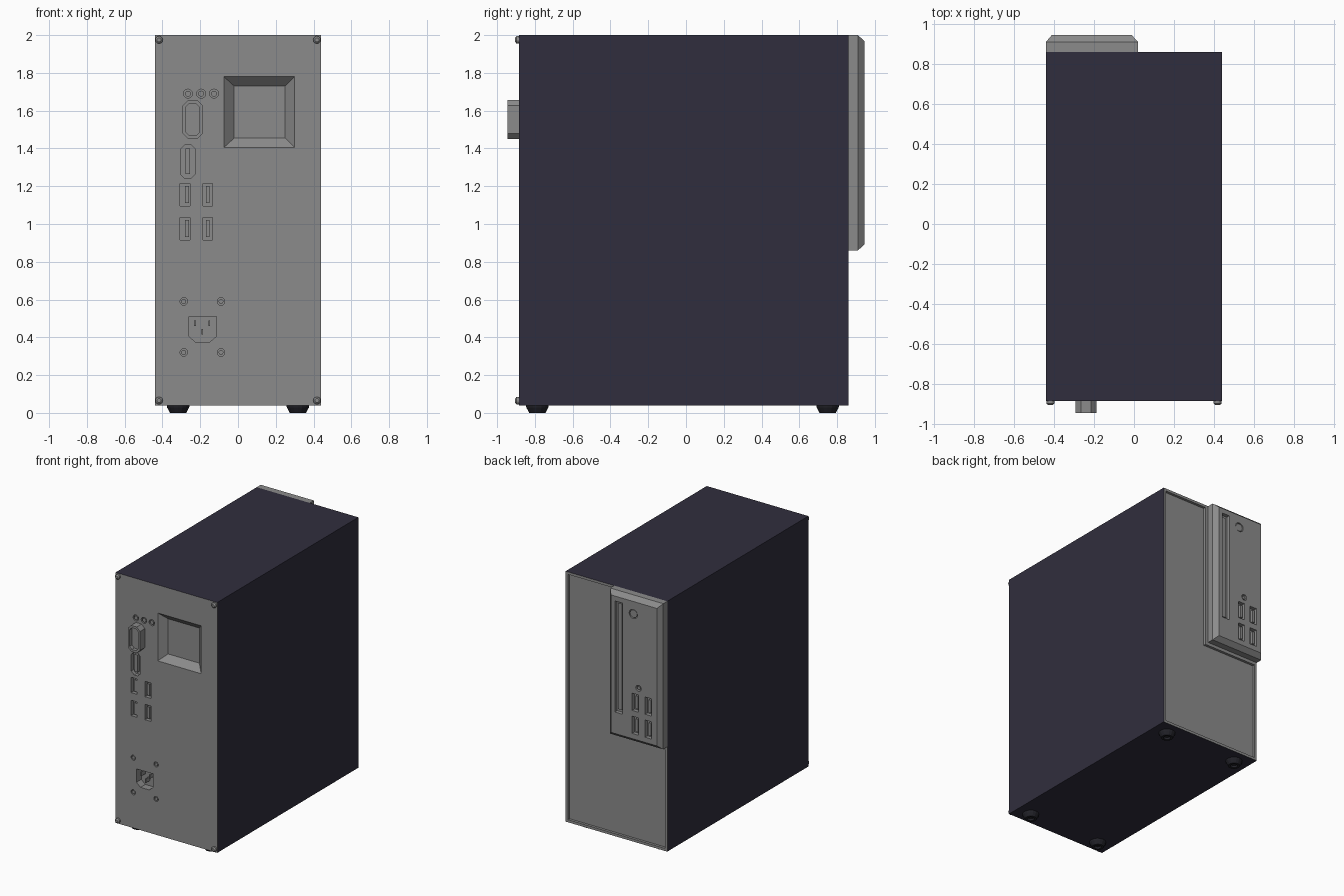
import bpy, bmesh, math

if "Cube" in bpy.data.objects:
    bpy.data.objects.remove(bpy.data.objects["Cube"])

def material(name, rgb):
    m = bpy.data.materials.new(name)
    m.diffuse_color = (*rgb, 1)
    m.use_nodes = True
    m.node_tree.nodes["Principled BSDF"].inputs["Base Color"].default_value = m.diffuse_color
    return m

NAVY = material("navy_shell", (0.030, 0.027, 0.047))
GREY = material("mid_grey", (0.26, 0.26, 0.26))
BLACK = material("dark_rubber", (0.016, 0.016, 0.022))

# ---- outlines in the x-z plane ----
def rect(cx, cz, w, h, c=0):
    a, b = w / 2, h / 2
    if not c:
        return [(cx - a, cz - b), (cx + a, cz - b), (cx + a, cz + b), (cx - a, cz + b)]
    return [(cx - a + c, cz - b), (cx + a - c, cz - b), (cx + a, cz - b + c), (cx + a, cz + b - c),
            (cx + a - c, cz + b), (cx - a + c, cz + b), (cx - a, cz + b - c), (cx - a, cz - b + c)]

def span(x0, x1, z0, z1):
    return rect((x0 + x1) / 2, (z0 + z1) / 2, x1 - x0, z1 - z0)

def circle(cx, cz, r, n=12):
    return [(cx + r * math.cos(2 * math.pi * i / n), cz + r * math.sin(2 * math.pi * i / n)) for i in range(n)]

# ---- solid through a series of (outline, y) sections ----
def loft(name, sections, mat=GREY):
    bm = bmesh.new()
    rings = [[bm.verts.new((x, y, z)) for x, z in pts] for pts, y in sections]
    n = len(rings[0])
    bm.faces.new(rings[0])
    bm.faces.new(rings[-1])
    for a, b in zip(rings, rings[1:]):
        for i in range(n):
            bm.faces.new((a[i], a[(i + 1) % n], b[(i + 1) % n], b[i]))
    bmesh.ops.recalc_face_normals(bm, faces=bm.faces)
    me = bpy.data.meshes.new(name)
    bm.to_mesh(me)
    bm.free()
    me.materials.append(mat)
    ob = bpy.data.objects.new(name, me)
    bpy.context.collection.objects.link(ob)
    return ob

def prism(name, pts, y0, y1, mat=GREY):
    return loft(name, [(pts, y0), (pts, y1)], mat)

def cut(target, sections):
    cutter = loft("cutter", sections)
    cutter.hide_render = True
    mod = target.modifiers.new("cut", 'BOOLEAN')
    mod.operation, mod.solver, mod.object = 'DIFFERENCE', 'EXACT', cutter
    bpy.context.view_layer.update()
    me = bpy.data.meshes.new_from_object(target.evaluated_get(bpy.context.evaluated_depsgraph_get()))
    target.modifiers.clear()
    target.data = me
    bpy.data.objects.remove(cutter)

F, B, T = -0.885, 0.86, 0.945      # front plane, back plane, bezel face

# recess in the front (side=1) or in the bezel (side=-1)
def pocket(target, pts, y, depth, side=1):
    cut(target, [(pts, y - 0.02 * side), (pts, y + depth * side)])

# ---- case body ----
case = prism("case_body", span(-0.44, 0.44, 0.04, 2.0), F, B)
# L-shaped sunken panel on the back
cut(case, [(span(0.045, 0.42, 0.06, 1.98), B - 0.02), (span(0.045, 0.42, 0.06, 1.98), B + 0.05)])
cut(case, [(span(-0.42, 0.42, 0.06, 0.835), B - 0.02), (span(-0.42, 0.42, 0.06, 0.835), B + 0.05)])

# tapered vent recess
vent = span(-0.075, 0.30, 1.405, 1.78)
cut(case, [(vent, F - 0.02), (vent, F), (span(-0.02, 0.25, 1.455, 1.73), F + 0.05)])

# audio jacks and power screws: ring groove with a centre pin
jacks = [("audio_jack", x, 1.69, 0.024) for x in (-0.265, -0.195, -0.127)]
jacks += [("power_screw", x, z, 0.02) for x in (-0.287, -0.09) for z in (0.32, 0.59)]
for name, x, z, r in jacks:
    pocket(case, circle(x, z, r), F, 0.015)
    prism(name, circle(x, z, r * 0.65), F + 0.002, F + 0.02)

# display port
pocket(case, rect(-0.265, 1.33, 0.08, 0.18, 0.025), F, 0.03)
prism("display_port_tongue", rect(-0.266, 1.333, 0.025, 0.135), F + 0.005, F + 0.04)

# usb ports
for z in (1.155, 0.975):
    for x, dx in ((-0.28, 0.01), (-0.16, 0.0)):
        pocket(case, rect(x, z, 0.052, 0.12), F, 0.03)
        prism("usb_tongue", rect(x + dx, z, 0.02, 0.09), F + 0.005, F + 0.04)

# power inlet with three pins
inlet = [(-0.225, 0.375), (-0.15, 0.375), (-0.115, 0.405), (-0.115, 0.51), (-0.26, 0.51), (-0.26, 0.405)]
pocket(case, inlet, F, 0.06)
for x, z in ((-0.228, 0.475), (-0.152, 0.475), (-0.19, 0.43)):
    prism("power_pin", rect(x, z, 0.009, 0.03), F + 0.01, F + 0.07)

# outer skin navy, end panels and recesses grey
case.data.materials.clear()
case.data.materials.append(NAVY)
case.data.materials.append(GREY)
for p in case.data.polygons:
    c = p.center
    skin = abs(p.normal.y) < 0.1 and (abs(c.x) > 0.439 or c.z < 0.041 or c.z > 1.999)
    p.material_index = 0 if skin else 1

# monitor connector standing out of the front
connector = prism("monitor_connector", rect(-0.24, 1.553, 0.105, 0.205, 0.028), -0.945, F + 0.01)
pocket(connector, rect(-0.24, 1.553, 0.075, 0.17, 0.02), -0.945, 0.03)

# corner screws
for x in (-0.418, 0.418):
    for z in (0.065, 1.975):
        loft("corner_screw", [(circle(x, z, 0.011), F - 0.02), (circle(x, z, 0.02), F - 0.012),
                              (circle(x, z, 0.02), F + 0.005)])

# ---- raised bezel on the back ----
base = span(-0.44, 0.02, 0.86, 2.0)
bezel = loft("drive_bezel", [(base, B), (base, 0.91), (span(-0.41, -0.012, 0.892, 1.968), T)])
pocket(bezel, span(-0.11, -0.045, 1.06, 1.93), T, 0.03, -1)
prism("disc_tray", span(-0.095, -0.06, 1.08, 1.91), T - 0.05, T - 0.02)
pocket(bezel, circle(-0.205, 1.87, 0.036, 16), T, 0.012, -1)
prism("power_button", circle(-0.205, 1.87, 0.03, 16), T - 0.03, T - 0.004)
pocket(bezel, circle(-0.25, 1.30, 0.024), T, 0.02, -1)
prism("headphone_jack", circle(-0.25, 1.30, 0.014), T - 0.03, T - 0.004)
for x in (-0.223, -0.336):
    for z in (1.18, 1.0):
        pocket(bezel, rect(x, z, 0.058, 0.135), T, 0.03, -1)
        prism("bezel_usb_tongue", rect(x - 0.008, z, 0.022, 0.1), T - 0.04, T - 0.008)

# ---- feet: tapered discs with a hollow underside ----
for x in (-0.317, 0.317):
    for y in (-0.787, 0.75):
        bm = bmesh.new()
        rings = [[bm.verts.new((x + px, y + py, z)) for px, py in circle(0, 0, r, 16)]
                 for r, z in ((0.061, 0.042), (0.058, 0.028), (0.043, 0.0), (0.026, 0.0), (0.022, 0.015))]
        for a, b in zip(rings, rings[1:]):
            for i in range(16):
                bm.faces.new((a[i], a[(i + 1) % 16], b[(i + 1) % 16], b[i]))
        bm.faces.new(rings[0])
        bm.faces.new(rings[-1])
        bmesh.ops.recalc_face_normals(bm, faces=bm.faces)
        me = bpy.data.meshes.new("foot")
        bm.to_mesh(me)
        bm.free()
        me.materials.append(BLACK)
        bpy.context.collection.objects.link(bpy.data.objects.new("foot", me))
